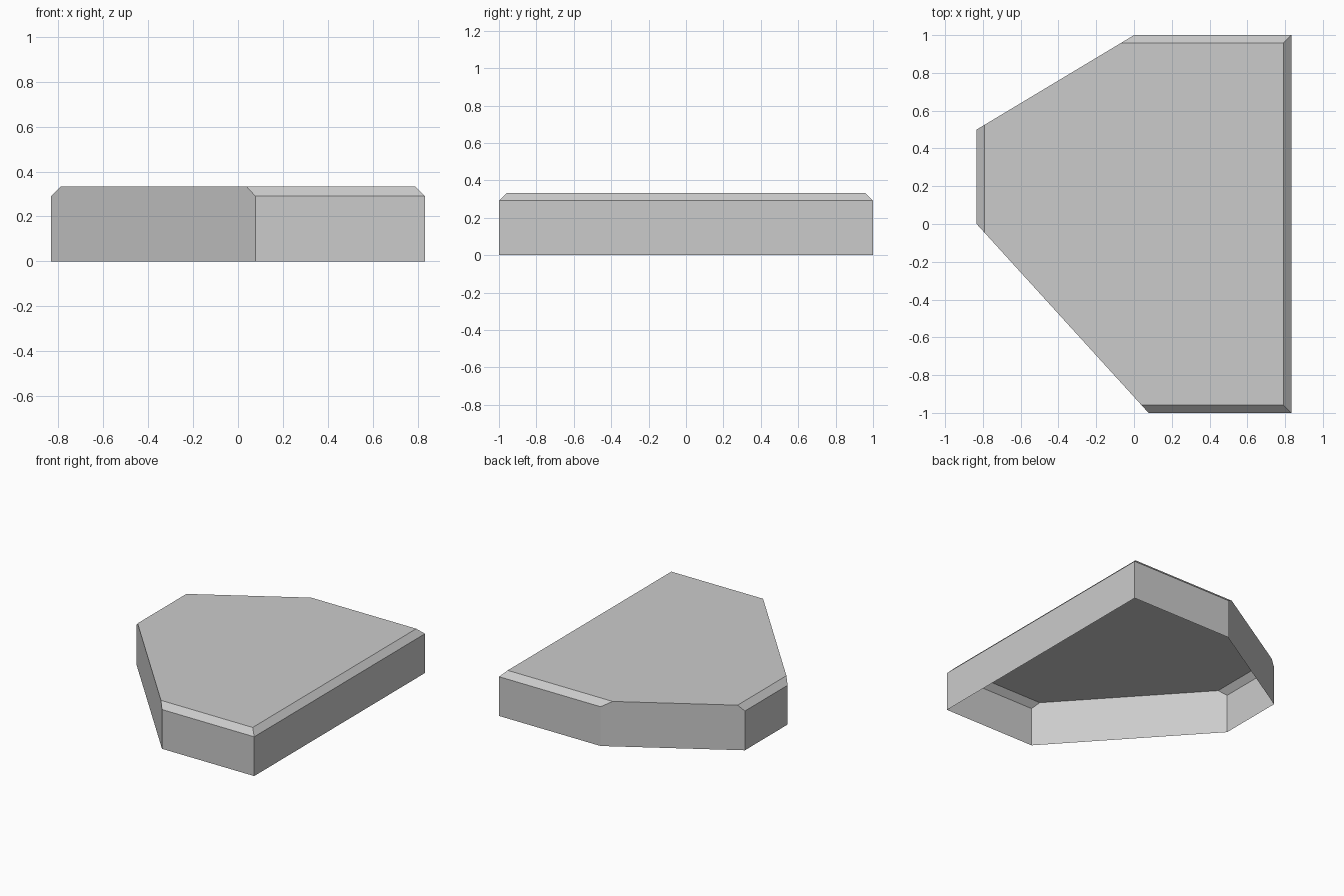
import bpy
import bmesh
from mathutils import Vector

cube = bpy.data.objects.get("Cube")
if cube:
    bpy.data.objects.remove(cube, do_unlink=True)

HALF_X, HALF_Y, HEIGHT, CHAMFER = 0.833, 1.0, 0.333, 0.042

# Footprint, counter-clockwise from above
OUTLINE = [(-HALF_X, 0), (0.077, -HALF_Y), (HALF_X, -HALF_Y),
           (HALF_X, HALF_Y), (0, HALF_Y), (-HALF_X, 0.5)]


def make_material(name, rgb):
    mat = bpy.data.materials.new(name)
    mat.use_nodes = True
    colour = (*rgb, 1)
    mat.diffuse_color = colour
    mat.node_tree.nodes["Principled BSDF"].inputs["Base Color"].default_value = colour
    return mat


# Solid slab extruded from the footprint
bm = bmesh.new()
base = bm.faces.new([bm.verts.new((x, y, 0)) for x, y in OUTLINE])
top = bmesh.ops.extrude_face_region(bm, geom=[base], use_keep_orig=True)["geom"]
bmesh.ops.translate(bm, vec=(0, 0, HEIGHT),
                    verts=[g for g in top if isinstance(g, bmesh.types.BMVert)])

# Chamfer the top edge on the four square sides; the diagonals stay sharp
for side in (Vector((1, 0, 0)), Vector((-1, 0, 0)),
             Vector((0, 1, 0)), Vector((0, -1, 0))):
    reach = HALF_X if side.x else HALF_Y
    cut = bmesh.ops.bisect_plane(
        bm, geom=bm.verts[:] + bm.edges[:] + bm.faces[:], dist=1e-5,
        plane_co=side * reach + Vector((0, 0, HEIGHT - CHAMFER)),
        plane_no=side + Vector((0, 0, 1)), clear_outer=True)
    rim = [g for g in cut["geom_cut"] if isinstance(g, bmesh.types.BMEdge)]
    bmesh.ops.holes_fill(bm, edges=rim, sides=0)
bmesh.ops.recalc_face_normals(bm, faces=bm.faces[:])

# The underside is open
floor = [f for f in bm.faces if all(v.co.z < 0.001 for v in f.verts)]
bmesh.ops.delete(bm, geom=floor, context="FACES_ONLY")

mesh = bpy.data.meshes.new("chamfered_slab")
bm.to_mesh(mesh)
bm.free()
mesh.materials.append(make_material("light_grey", (0.6, 0.6, 0.6)))
slab = bpy.data.objects.new("chamfered_slab", mesh)
bpy.context.collection.objects.link(slab)
